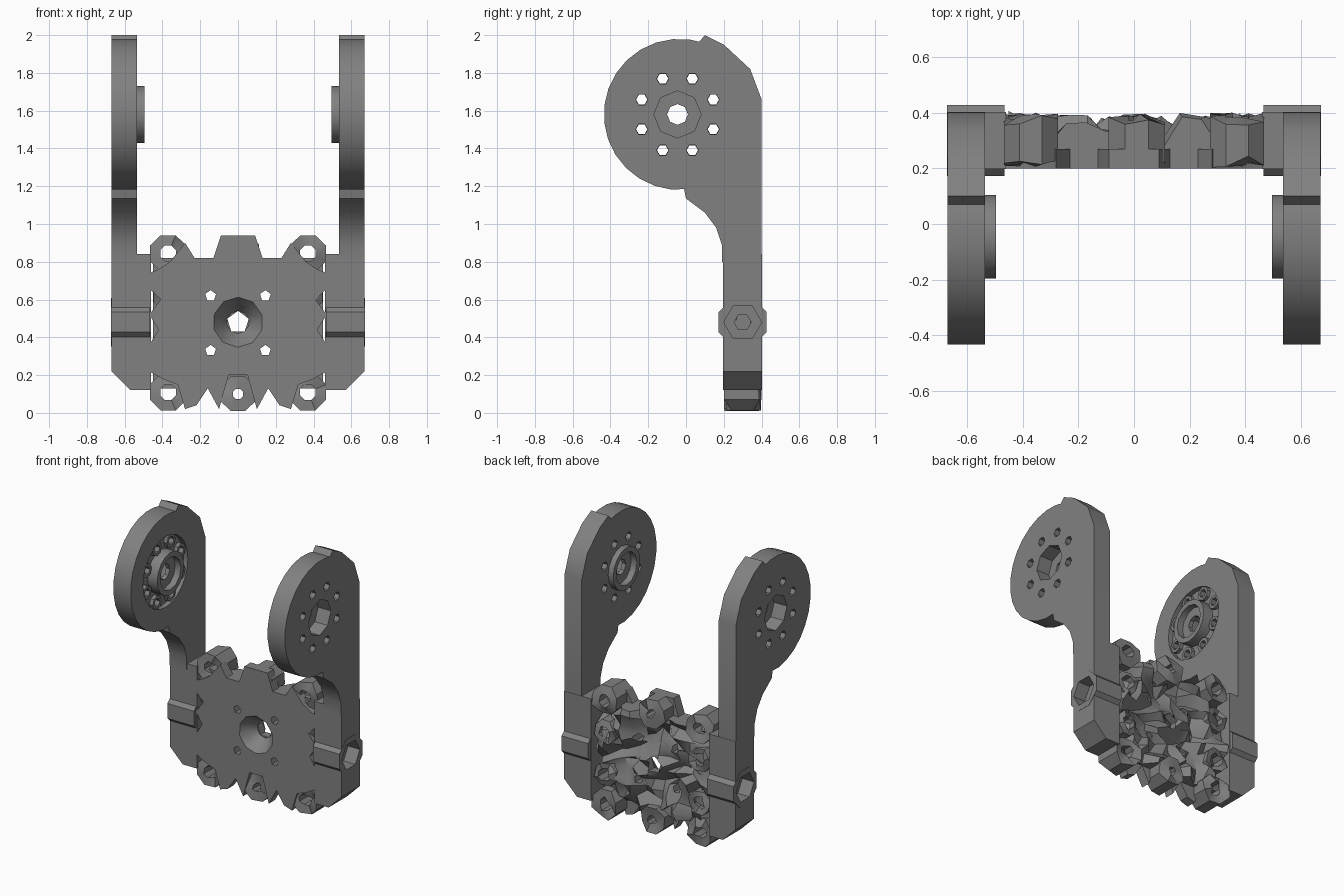
import bpy, bmesh, math, random
from mathutils import Vector

random.seed(7)
if "Cube" in bpy.data.objects:
    bpy.data.objects.remove(bpy.data.objects["Cube"])

grey = bpy.data.materials.new("mid_grey")
grey.use_nodes = True
colour = (0.22, 0.22, 0.22, 1)
grey.diffuse_color = colour
grey.node_tree.nodes["Principled BSDF"].inputs["Base Color"].default_value = colour


def finish(name, bm):
    bmesh.ops.recalc_face_normals(bm, faces=bm.faces)
    mesh = bpy.data.meshes.new(name)
    bm.to_mesh(mesh)
    bm.free()
    mesh.materials.append(grey)
    obj = bpy.data.objects.new(name, mesh)
    bpy.context.collection.objects.link(obj)
    return obj


def prism(name, pts, axis, a, b):
    """Extrude a closed profile along x (points are y, z) or y (points are x, z)."""
    place = (lambda p, t: (t, p[0], p[1])) if axis == "x" else (lambda p, t: (p[0], t, p[1]))
    bm = bmesh.new()
    face = bm.faces.new([bm.verts.new(place(p, a)) for p in pts])
    moved = bmesh.ops.extrude_face_region(bm, geom=[face])["geom"]
    shift = Vector(place((0, 0), b - a))
    bmesh.ops.translate(bm, vec=shift, verts=[v for v in moved if isinstance(v, bmesh.types.BMVert)])
    return finish(name, bm)


def ring(c, r, n, turn=0.0):
    return [(c[0] + r * math.cos(turn + math.tau * i / n),
             c[1] + r * math.sin(turn + math.tau * i / n)) for i in range(n)]


def funnel(c, r1, r2, n, a, b):
    """Tapered cutter running along y."""
    bm = bmesh.new()
    ends = [[bm.verts.new((x, t, z)) for x, z in ring(c, r, n, 0.3)] for r, t in ((r1, a), (r2, b))]
    bm.faces.new(ends[0])
    bm.faces.new(ends[1])
    for i in range(n):
        j = (i + 1) % n
        bm.faces.new((ends[0][i], ends[0][j], ends[1][j], ends[1][i]))
    return finish("cutter", bm)


def cut(objs, cutters):
    for obj in objs:
        for c in cutters:
            mod = obj.modifiers.new("cut", "BOOLEAN")
            mod.operation, mod.solver, mod.object = "DIFFERENCE", "EXACT", c
        dg = bpy.context.evaluated_depsgraph_get()
        mesh = bpy.data.meshes.new_from_object(obj.evaluated_get(dg))
        obj.modifiers.clear()
        obj.data = mesh
    for c in cutters:
        bpy.data.objects.remove(c)


parts = []
hub, bolt = (-0.045, 1.58), (0.3, 0.48)

# Side profile of an arm: straight back, round head with a stop lip, curved neck
head = [(-0.035 + 0.4 * math.cos(math.radians(d)), 1.58 + 0.4 * math.sin(math.radians(d)))
        for d in range(82, 265, 13)]
profile = [(0.19, 0.8), (0.4, 0.8), (0.4, 1.66), (0.34, 1.82), (0.2, 1.95), (0.1, 2.0), (0.07, 1.965)]
profile += head + [(-0.01, 1.185), (0.0, 1.135), (0.1, 1.06), (0.16, 0.98), (0.19, 0.89)]

for s, side in ((1, "left"), (-1, "right")):
    arm = prism(side + "_arm", profile, "x", s * 0.535, s * 0.67)
    collar = prism(side + "_hub_collar", ring(hub, 0.15, 16), "x", s * 0.495, s * 0.58)
    lug = prism(side + "_lug", [(s * x, z) for x, z in
                ((0.46, 0.12), (0.57, 0.12), (0.67, 0.22), (0.67, 0.84), (0.46, 0.84))], "y", 0.197, 0.402)
    boss = prism(side + "_bolt_boss", ring(bolt, 0.138, 8, math.pi / 8), "x", s * 0.465, s * 0.672)

    # Shallow dish round the hub on the inside of the right arm
    if s < 0:
        cut([arm], [prism("cutter", ring(hub, 0.25, 24), "x", -0.5, -0.57)])
        for p in ring(hub, 0.205, 8, math.pi / 8):
            pad = prism("right_screw_pad", ring(p, 0.05, 8), "x", -0.545, -0.6)
            cut([pad], [prism("cutter", ring(p, 0.03, 6), "x", -0.4, -0.8)])
            parts.append(pad)

    # Screw circle, stepped hub bore and bolt counterbore
    cut([arm], [prism("cutter", ring(p, 0.032, 6), "x", s * 0.4, s * 0.8)
                for p in ring(hub, 0.205, 8, math.pi / 8)])
    cut([arm, collar], [prism("cutter", ring(hub, 0.115, 12), "x", s * 0.4, s * 0.54),
                        prism("cutter", ring(hub, 0.125, 8), "x", s * 0.57, s * 0.8),
                        prism("cutter", ring(hub, 0.055, 8), "x", s * 0.4, s * 0.8)])
    cut([lug, boss], [prism("cutter", ring(bolt, 0.1, 6), "x", s * 0.58, s * 0.8),
                      prism("cutter", ring(bolt, 0.045, 6), "x", s * 0.4, s * 0.8)])
    parts += [arm, collar, lug, boss]

# Notched front plate of the central body
half_top = [(0.13, 0.82), (0.23, 0.82), (0.28, 0.9), (0.36, 0.8), (0.42, 0.76), (0.47, 0.74)]
half_side = [(0.47, 0.66), (0.41, 0.6), (0.47, 0.52), (0.42, 0.44), (0.47, 0.36), (0.47, 0.22)]
half_low = [(0.4, 0.18), (0.32, 0.15), (0.28, 0.02), (0.22, 0.04), (0.16, 0.13), (0.1, 0.02), (0.05, 0.2)]
half = half_top + half_side + half_low
outline = [(0.09, 0.94)] + half + [(-x, z) for x, z in reversed(half)] + [(-0.09, 0.94)]
plate = prism("front_plate", outline, "y", 0.2, 0.27)


# Rough ribbed casting behind the plate
def casting_depth(x, z):
    ribs = 0.5 + 0.5 * math.cos(14 * x) * math.cos(14 * (z - 0.48))
    return min(0.405, max(0.27, 0.29 + 0.08 * ribs + random.uniform(-0.06, 0.06)))


bm = bmesh.new()
n = 13
rows = [[None] * (n + 1) for _ in range(n + 1)]
for i in range(n + 1):
    for j in range(n + 1):
        inner = 0 < i < n and 0 < j < n
        jig = 0.018 if inner else 0.0
        x = -0.45 + 0.9 * i / n + random.uniform(-jig, jig)
        z = 0.13 + 0.69 * j / n + random.uniform(-jig, jig)
        rows[i][j] = bm.verts.new((x, casting_depth(x, z), z))
faces = [bm.faces.new((rows[i][j], rows[i + 1][j], rows[i + 1][j + 1], rows[i][j + 1]))
         for i in range(n) for j in range(n)]
base = bmesh.ops.extrude_face_region(bm, geom=faces)["geom"]
for v in base:
    if isinstance(v, bmesh.types.BMVert):
        v.co.y = 0.25
casting = finish("rear_casting", bm)

# Bore and screw holes through the body
holes = [funnel((0, 0.48), 0.14, 0.06, 10, 0.19, 0.3), funnel((0, 0.48), 0.06, 0.06, 5, 0.19, 0.5)]
holes += [funnel((x, z), 0.03, 0.03, 5, 0.1, 0.5) for x in (-0.145, 0.145) for z in (0.33, 0.62)]
cut([plate, casting], holes)
parts += [plate, casting]


# Broken-looking screw sockets along the edges of the body
def socket(name, x, z, r, bore):
    count = 8
    bm = bmesh.new()
    loops = []
    for rad, y in ((bore, 0.2), (r, 0.2), (r, 0.4), (bore, 0.4)):
        loop = []
        for px, pz in ring((x, z), rad, count, math.pi / 8):
            wob = random.uniform(0.0, 0.045)
            depth = y + wob if y < 0.3 else y - wob
            loop.append(bm.verts.new((max(-0.47, min(0.47, px)), depth, max(0.01, min(0.94, pz)))))
        loops.append(loop)
    for k in range(4):
        a, b = loops[k], loops[(k + 1) % 4]
        for i in range(count):
            j = (i + 1) % count
            bm.faces.new((a[i], a[j], b[j], b[i]))
    parts.append(finish(name, bm))


for x in (-0.37, 0.37):
    socket("upper_corner_socket", x, 0.845, 0.105, 0.045)
    socket("lower_corner_socket", x, 0.11, 0.105, 0.045)
    for z in (0.32, 0.62):
        socket("side_socket", x, z, 0.085, 0.045)
socket("top_middle_socket", 0.01, 0.85, 0.11, 0.03)
socket("bottom_middle_socket", 0.0, 0.1, 0.1, 0.03)

# Crisp edges with softly shaded curves
bpy.ops.object.select_all(action="DESELECT")
for obj in parts:
    obj.select_set(True)
bpy.context.view_layer.objects.active = parts[0]
bpy.ops.object.shade_smooth_by_angle(angle=math.radians(35))
